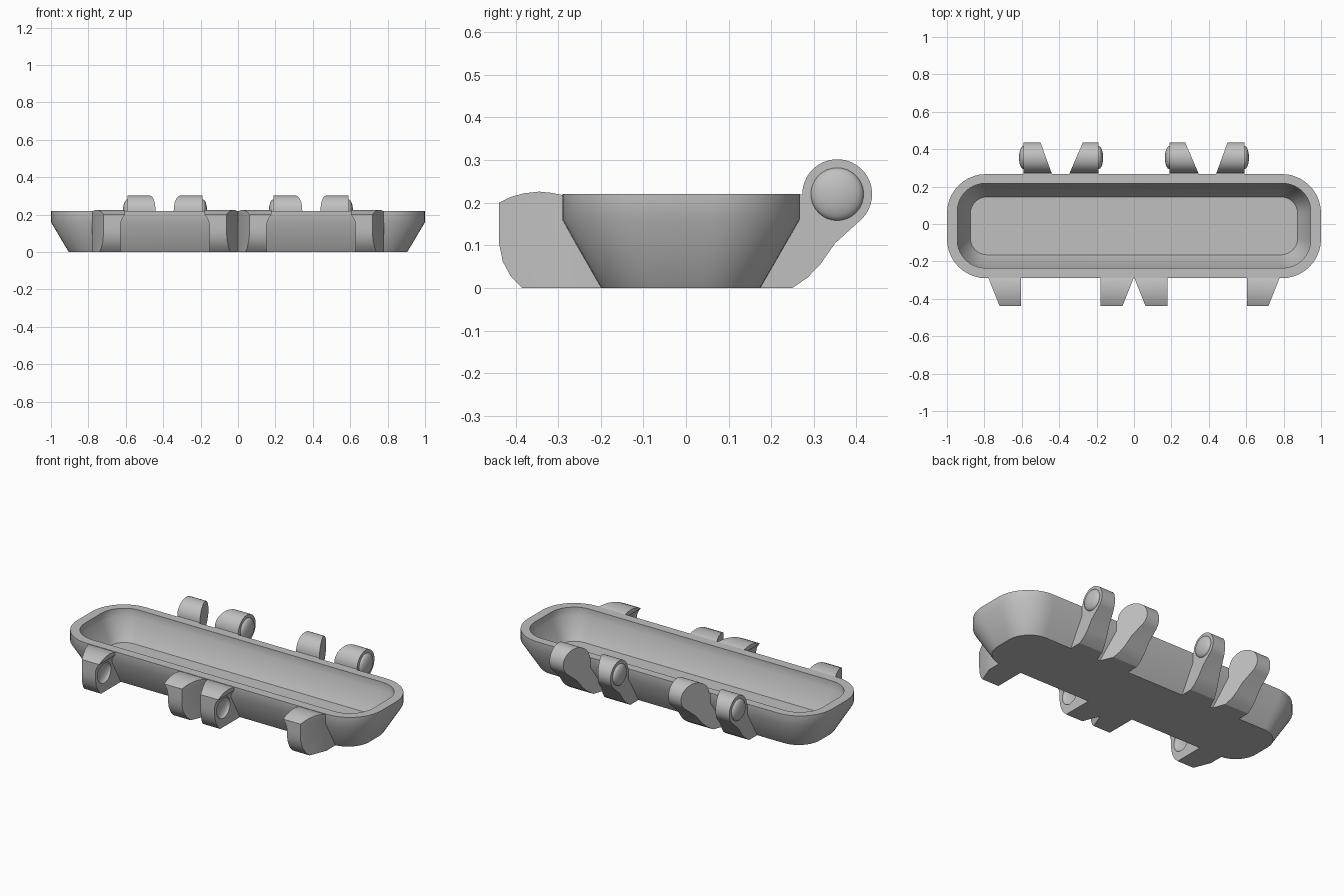
import bpy, bmesh
from math import sin, cos, pi, radians

cube = bpy.data.objects.get("Cube")
if cube:
    bpy.data.objects.remove(cube, do_unlink=True)

grey = bpy.data.materials.new("plain_grey")
grey.use_nodes = True
grey.diffuse_color = (0.53, 0.53, 0.53, 1)
grey.node_tree.nodes["Principled BSDF"].inputs["Base Color"].default_value = (0.53, 0.53, 0.53, 1)


def finish(name, bm):
    bmesh.ops.recalc_face_normals(bm, faces=bm.faces)
    mesh = bpy.data.meshes.new(name)
    bm.to_mesh(mesh)
    bm.free()
    mesh.materials.append(grey)
    obj = bpy.data.objects.new(name, mesh)
    bpy.context.collection.objects.link(obj)
    return obj


def smooth(obj):
    bpy.ops.object.select_all(action="DESELECT")
    obj.select_set(True)
    bpy.context.view_layer.objects.active = obj
    bpy.ops.object.shade_smooth_by_angle(angle=radians(33))


def rounded_loop(bm, half_x, front, back, radius, z, steps=10):
    corners = [(1, back, 1), (-1, back, 1), (-1, front, -1), (1, front, -1)]
    loop = []
    for i, (sx, y, sy) in enumerate(corners):
        for k in range(steps + 1):
            a = (i + k / steps) * pi / 2
            loop.append(bm.verts.new((sx * (half_x - radius) + radius * cos(a),
                                      y - sy * radius + radius * sin(a), z)))
    return loop


# Tray: tapered shell with an upright rim, inside parallel to outside
bm = bmesh.new()
sections = [(0.905, -0.2, 0.175, 0.14, 0), (1, -0.29, 0.267, 0.21, 0.16),
            (1, -0.29, 0.267, 0.21, 0.22), (0.945, -0.235, 0.217, 0.15, 0.22),
            (0.945, -0.235, 0.217, 0.15, 0.17), (0.875, -0.165, 0.145, 0.09, 0.052)]
loops = [rounded_loop(bm, *s) for s in sections]
for low, high in zip(loops, loops[1:]):
    for i in range(len(low)):
        j = (i + 1) % len(low)
        bm.faces.new((low[i], low[j], high[j], high[i]))
bm.faces.new(loops[0])
bm.faces.new(loops[-1])
smooth(finish("tray", bm))


def prism(profile, flat_x, slope_x):
    """Side profile between two upright sides; returns the mesh."""
    bm = bmesh.new()
    a = [bm.verts.new((flat_x, y, z)) for y, z in profile]
    b = [bm.verts.new((slope_x, y, z)) for y, z in profile]
    bm.faces.new(a)
    bm.faces.new(b)
    for i in range(len(a)):
        j = (i + 1) % len(a)
        bm.faces.new((a[i], a[j], b[j], b[i]))
    return bm


def split(bm, point, normal):
    geom = bm.verts[:] + bm.edges[:] + bm.faces[:]
    bmesh.ops.bisect_plane(bm, geom=geom, dist=1e-5, plane_co=point, plane_no=normal)


def front_lug(name, flat_x, slope_x, lean, inset):
    """Outer side leans forward of the tray; inner side flares out at the top."""
    bm = prism(front_profile, flat_x, slope_x)
    split(bm, (0, -0.285, 0), (0, 1, 0))
    for z in (0.2, 0.19, 0.18, 0.17, 0.155, 0.14):
        split(bm, (0, 0, z), (0, 0, 1))
    for v in bm.verts:
        if abs(v.co.x - flat_x) < 1e-4:
            t = min(max((0.2 - v.co.z) / 0.06, 0), 1)
            v.co.x += inset * (1 - (1 - t) ** 2)
        else:
            v.co.x += lean * min(v.co.y + 0.285, 0)
    return finish(name, bm)


def rear_lug(name, flat_x, slope_x, lean):
    bm = prism(rear_profile, flat_x, slope_x)
    for v in bm.verts:
        if abs(v.co.x - flat_x) > 1e-4:
            v.co.x += lean * (v.co.y - 0.27)
    return finish(name, bm)


def dome(name, x, y, z):
    bm = bmesh.new()
    bmesh.ops.create_uvsphere(bm, u_segments=32, v_segments=16, radius=0.062)
    for v in bm.verts:
        v.co = (v.co.x * 0.4 + x, v.co.y + y, v.co.z + z)
    return finish(name, bm)


front_profile = [(-0.18, 0), (-0.385, 0), (-0.41, 0.025), (-0.43, 0.062), (-0.439, 0.105),
                 (-0.439, 0.2), (-0.41, 0.214), (-0.38, 0.222), (-0.345, 0.226),
                 (-0.315, 0.223), (-0.285, 0.217), (-0.26, 0.2), (-0.26, 0.14)]
pin_y, pin_z, pin_r = 0.355, 0.22, 0.082
rear_profile = [(0.16, 0), (0.25, 0), (0.285, 0.024), (0.315, 0.055), (0.35, 0.105)]
for k in range(25):
    a = radians(-45 + 225 * k / 24)
    rear_profile.append((pin_y + pin_r * cos(a), pin_z + pin_r * sin(a)))
rear_profile += [(0.25, 0.215), (0.25, 0.15)]

for side, s in (("left", 1), ("right", -1)):
    # Front lugs with round sockets in their facing sides
    for place, flat, slope, lean, inset in (("outer", 0.604, 0.78, 0.4, 0.025),
                                            ("inner", 0.178, 0.0, -0.4, -0.025)):
        part = front_lug(f"{side}_{place}_front_lug", s * flat, s * slope, s * lean, s * inset)
        cutter = dome("socket_cutter", s * (flat + inset), -0.355, 0.115)
        cutter.hide_render = True
        cut = part.modifiers.new("socket", "BOOLEAN")
        cut.operation = "DIFFERENCE"
        cut.solver = "EXACT"
        cut.object = cutter
        bpy.context.view_layer.objects.active = part
        bpy.ops.object.modifier_apply(modifier=cut.name)
        bpy.data.objects.remove(cutter, do_unlink=True)
        smooth(part)
    # Rear lugs with domed pins on their far sides
    for place, flat, slope, lean in (("outer", 0.59, 0.44, 0.36), ("inner", 0.19, 0.345, -0.43)):
        smooth(rear_lug(f"{side}_{place}_rear_lug", s * flat, s * slope, s * lean))
        smooth(dome(f"{side}_{place}_pin", s * flat, pin_y, pin_z))
